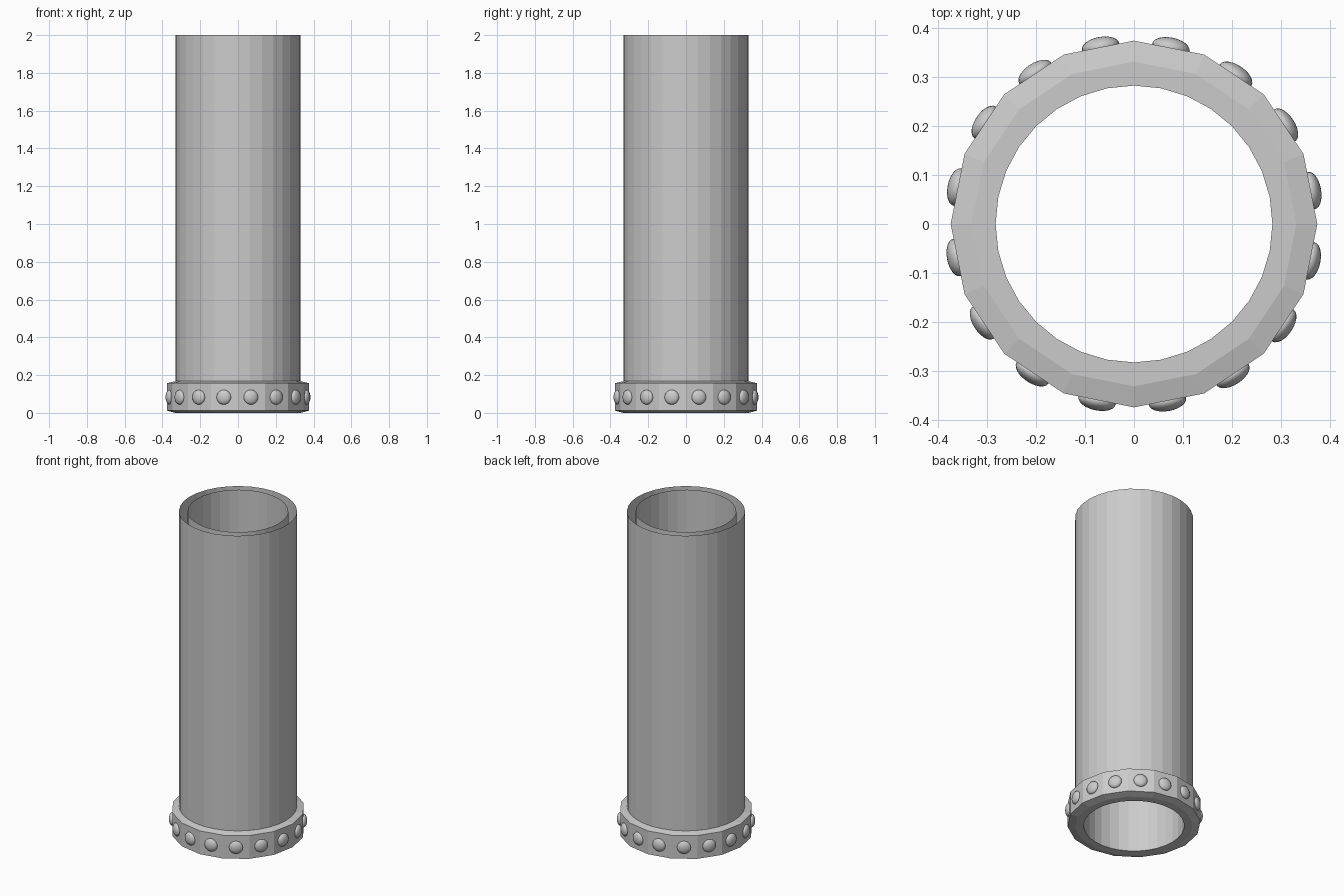
import bpy, bmesh, math
from mathutils import Matrix

cube = bpy.data.objects.get("Cube")
if cube:
    bpy.data.objects.remove(cube)

grey = bpy.data.materials.new("light grey metal")
grey.use_nodes = True
grey.diffuse_color = (0.6, 0.6, 0.6, 1)
grey.node_tree.nodes["Principled BSDF"].inputs["Base Color"].default_value = (0.6, 0.6, 0.6, 1)

PIPE_R, BORE_R, COLLAR_R = 0.332, 0.283, 0.375
COLLAR_H, HEIGHT = 0.168, 2.0


def finish(bm, name):
    mesh = bpy.data.meshes.new(name)
    bm.to_mesh(mesh)
    bm.free()
    mesh.materials.append(grey)
    obj = bpy.data.objects.new(name, mesh)
    bpy.context.collection.objects.link(obj)
    return obj


def ring(bm, radius, z, sides):
    return [bm.verts.new((radius * math.cos(i * math.tau / sides),
                          radius * math.sin(i * math.tau / sides), z))
            for i in range(sides)]


def bridge(bm, a, b):
    """Join two rings; the second may have a multiple of the first's sides."""
    n, m = len(a), len(b)
    step = m // n
    for i in range(n):
        far = [b[(i * step + k) % m] for k in range(step, -1, -1)]
        bm.faces.new([a[i], a[(i + 1) % n]] + far)


def tube(name, radius, bottom, inward=False):
    bm = bmesh.new()
    low, high = ring(bm, radius, bottom, 32), ring(bm, radius, HEIGHT, 32)
    if inward:
        low, high = high, low
    bridge(bm, low, high)
    return finish(bm, name)


# Two thin walls with an open gap between them at the top
tube("outer_wall", PIPE_R, COLLAR_H)
tube("inner_wall", BORE_R, 0, inward=True)

# Sixteen-sided collar with shallow sloped shoulders
bm = bmesh.new()
top_hole = ring(bm, BORE_R, COLLAR_H, 32)
top_inner = ring(bm, PIPE_R, COLLAR_H, 16)
top_outer = ring(bm, COLLAR_R, 0.157, 16)
low_outer = ring(bm, COLLAR_R, 0.012, 16)
low_inner = ring(bm, PIPE_R, 0, 16)
low_hole = ring(bm, BORE_R, 0, 32)
bridge(bm, top_inner, top_hole)
bridge(bm, top_outer, top_inner)
bridge(bm, low_outer, top_outer)
bridge(bm, low_inner, low_outer)
bridge(bm, low_inner, low_hole)
for f in bm.faces:
    f.normal_update()
    if f.normal.z < -0.9 and f.calc_center_median().z > 0.1 or \
       f.normal.z > 0.9 and f.calc_center_median().z < 0.1:
        f.normal_flip()
finish(bm, "collar")

# Flattened round rivets, one on each collar face
bm = bmesh.new()
for i in range(16):
    turn = Matrix.Rotation(math.radians(22.5 * i + 10.7), 4, 'Z')
    place = Matrix.Translation((0.369, 0, 0.083))
    squash = Matrix.Diagonal((0.02, 0.039, 0.039, 1))
    lay = Matrix.Rotation(math.pi / 2, 4, 'Y')
    bmesh.ops.create_uvsphere(bm, u_segments=20, v_segments=12, radius=1,
                              matrix=turn @ place @ squash @ lay)
for f in bm.faces:
    f.smooth = True
finish(bm, "rivets")
